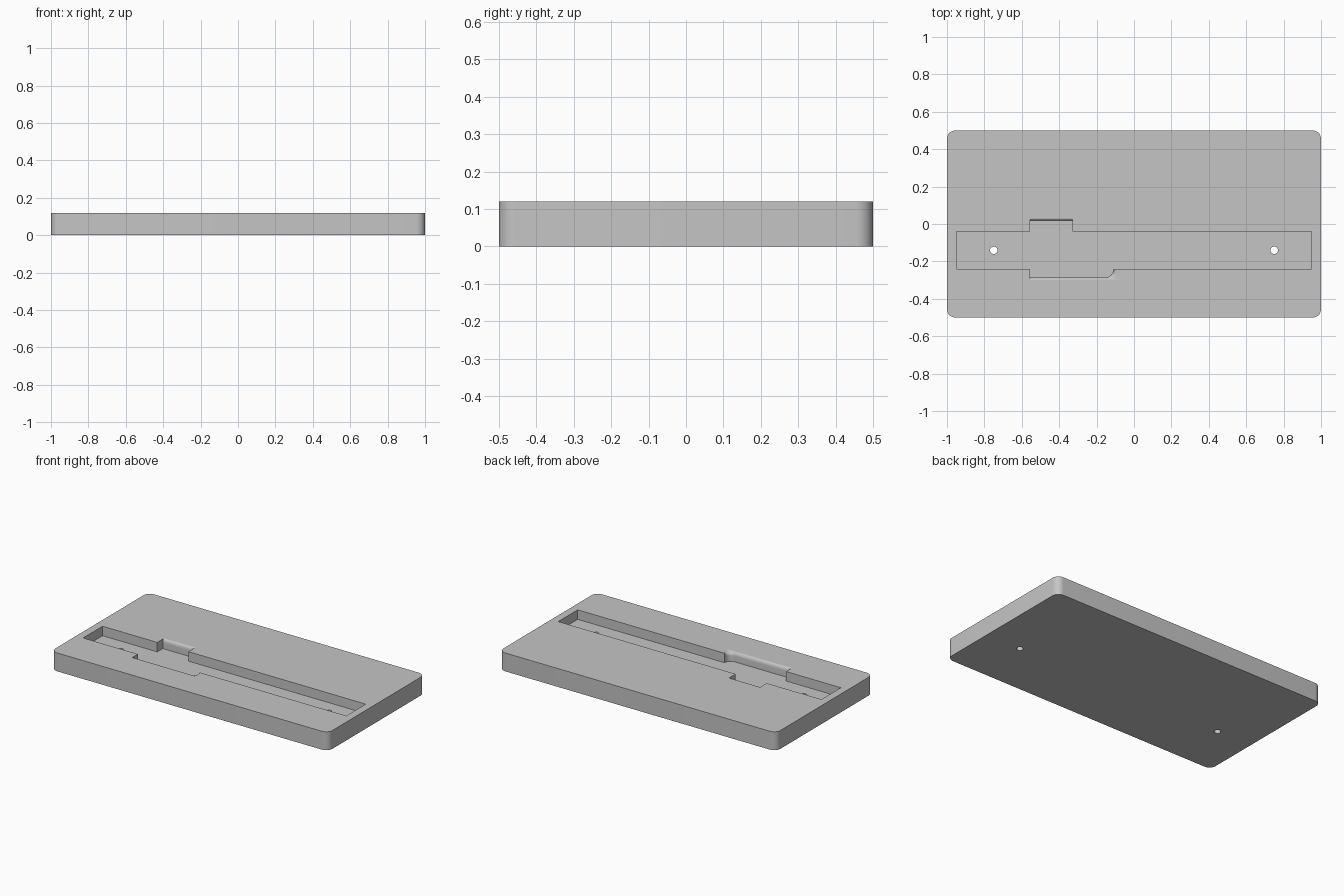
import bpy, bmesh, math

if "Cube" in bpy.data.objects:
    bpy.data.objects.remove(bpy.data.objects["Cube"])

TOP, FLOOR, ROUND = 0.12, 0.058, 0.025

grey = bpy.data.materials.new("plain grey")
grey.use_nodes = True
grey.diffuse_color = (0.56, 0.56, 0.56, 1)
grey.node_tree.nodes["Principled BSDF"].inputs["Base Color"].default_value = grey.diffuse_color


def loft(name, rings):
    """Closed solid through rings of (outline, height)."""
    bm = bmesh.new()
    loops = [[bm.verts.new((x, y, z)) for x, y in outline] for outline, z in rings]
    bm.faces.new(loops[0])
    bm.faces.new(loops[-1])
    n = len(loops[0])
    for low, high in zip(loops, loops[1:]):
        for i in range(n):
            j = (i + 1) % n
            bm.faces.new((low[i], low[j], high[j], high[i]))
    bmesh.ops.recalc_face_normals(bm, faces=bm.faces)
    mesh = bpy.data.meshes.new(name)
    bm.to_mesh(mesh)
    bm.free()
    mesh.materials.append(grey)
    obj = bpy.data.objects.new(name, mesh)
    bpy.context.collection.objects.link(obj)
    return obj


def prism(name, outline, z0, z1):
    return loft(name, [(outline, z0), (outline, z1)])


def arc(cx, cy, r, start, end, steps):
    angles = [math.radians(start + (end - start) * i / steps) for i in range(steps + 1)]
    return [(cx + r * math.cos(a), cy + r * math.sin(a)) for a in angles]


def box(x0, x1, y0, y1):
    return [(x0, y0), (x1, y0), (x1, y1), (x0, y1)]


def rounded_cutter(name, inner, outer):
    """Recess whose wall rolls over from the inner to the outer outline at the top."""
    rings = [(inner, FLOOR)]
    steps = 6
    for k in range(steps + 1):
        a = math.pi / 2 * k / steps
        f = 1 - math.cos(a)
        outline = [(p[0] + (q[0] - p[0]) * f, p[1] + (q[1] - p[1]) * f)
                   for p, q in zip(inner, outer)]
        rings.append((outline, TOP - ROUND + ROUND * math.sin(a)))
    rings.append((outer, TOP + 0.1))
    return loft(name, rings)


# Plate with rounded corners
r = 0.045
outline = []
for sx, sy, start in ((1, 1, 0), (-1, 1, 90), (-1, -1, 180), (1, -1, 270)):
    outline += arc(sx * (1 - r), sy * (0.5 - r), r, start, start + 90, 10)
plate = prism("base_plate", outline, 0, TOP)

# Long pocket and through holes
cutters = [prism("pocket_cutter", box(-0.95, 0.95, -0.24, -0.04), FLOOR, TOP + 0.1)]
for side in (-1, 1):
    cutters.append(prism("hole_cutter", arc(side * 0.75, -0.14, 0.02, 0, 345, 23), -0.1, TOP + 0.1))

# Back notch with a rolled rear edge
cutters.append(rounded_cutter("back_notch_cutter",
                              box(-0.555, -0.33, -0.1, 0.017),
                              box(-0.555, -0.33, -0.1, 0.03)))

# Front notch with a curved end that flares out at the top
steps = 8
curve = arc(-0.152, -0.243, 0.042, 270, 360, steps)
flare = [(-0.06 - 0.048 * i / steps, -0.3 + 0.057 * i / steps) for i in range(steps + 1)]
ends = [(-0.11, -0.2), (-0.555, -0.2)]
cutters.append(rounded_cutter("front_notch_cutter",
                              [(-0.555, -0.285)] + curve + ends,
                              [(-0.555, -0.3)] + flare + ends))

# Cut the recesses
bpy.context.view_layer.objects.active = plate
for cutter in cutters:
    cutter.hide_render = True
    cut = plate.modifiers.new("cut", 'BOOLEAN')
    cut.operation = 'DIFFERENCE'
    cut.solver = 'EXACT'
    cut.object = cutter
    bpy.ops.object.modifier_apply(modifier=cut.name)
    bpy.data.objects.remove(cutter)

# Smooth the curved walls, keep level faces flat
bpy.ops.object.select_all(action='DESELECT')
plate.select_set(True)
bpy.ops.object.shade_smooth_by_angle(angle=math.radians(30))
for face in plate.data.polygons:
    if abs(face.normal.z) > 0.999:
        face.use_smooth = False
